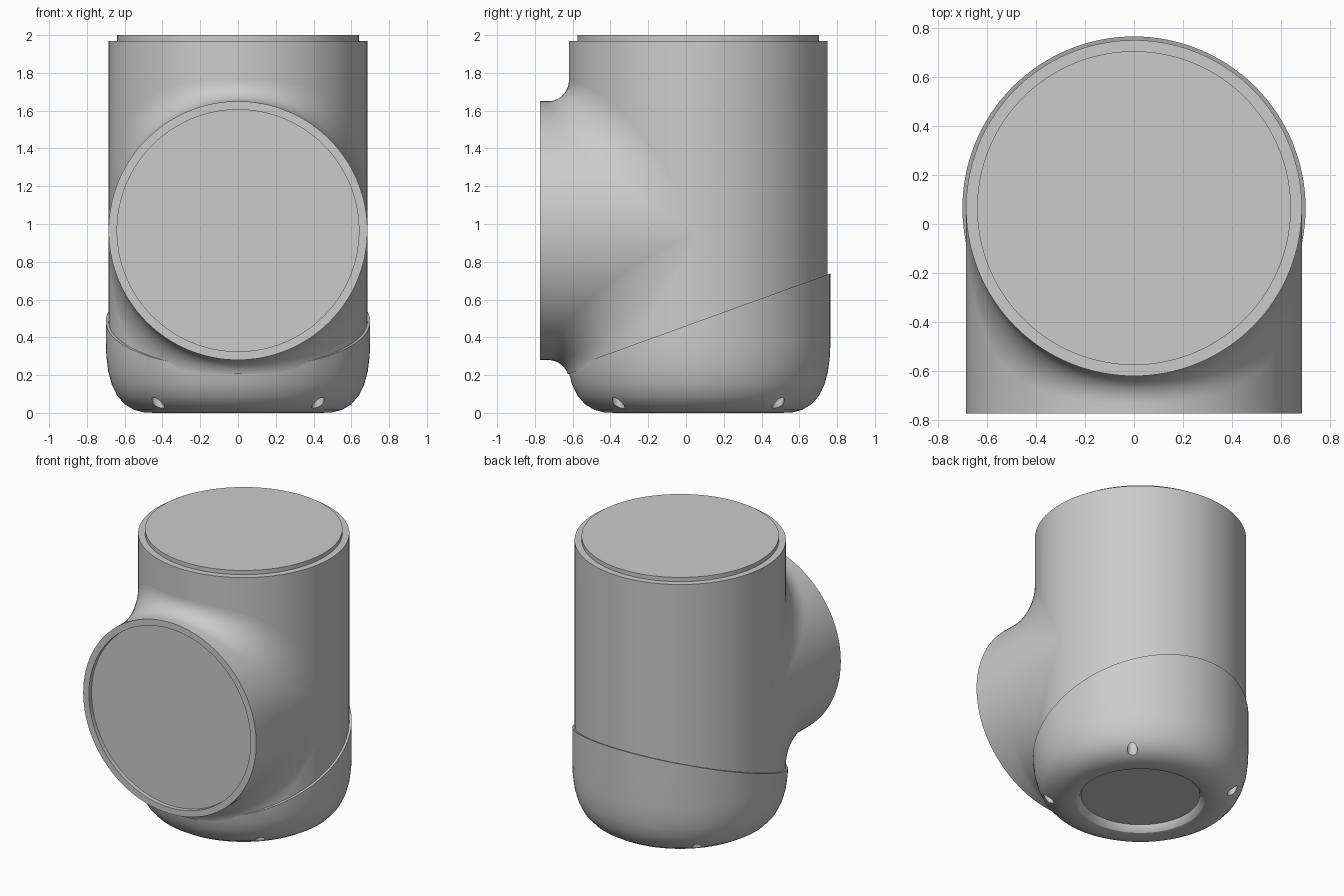
import bpy, bmesh, math
from mathutils import Vector

if "Cube" in bpy.data.objects:
    bpy.data.objects.remove(bpy.data.objects["Cube"], do_unlink=True)

SEG = 128
R = 0.685            # radius of both barrels
AXIS_Y = 0.065       # y of the upright axis
PORT_Z = 0.965       # height of the front port axis
FRONT = -0.772       # front rim plane

grey = bpy.data.materials.new("light_grey")
grey.use_nodes = True
COLOUR = (0.6, 0.6, 0.6, 1)
grey.diffuse_color = COLOUR
grey.node_tree.nodes["Principled BSDF"].inputs["Base Color"].default_value = COLOUR


def skin(bm, rows):
    """Bridge closed rows of points into a surface."""
    loops = [[bm.verts.new(p) for p in row] for row in rows]
    for a, b in zip(loops, loops[1:]):
        for i in range(len(a)):
            j = (i + 1) % len(a)
            bm.faces.new((a[i], a[j], b[j], b[i]))
    return loops


def ring(r, z):
    return [(r * math.cos(a), AXIS_Y + r * math.sin(a), z)
            for a in (2 * math.pi * i / SEG for i in range(SEG))]


def slope_cut(bm, drop, fill):
    """Trim along the sloping seam; keep above it, or below it and close."""
    res = bmesh.ops.bisect_plane(
        bm, geom=bm.verts[:] + bm.edges[:] + bm.faces[:],
        plane_co=(0, -0.64, 0.23 - drop), plane_no=(0, -0.3617, 1),
        clear_outer=fill, clear_inner=not fill)
    if fill:
        edges = [e for e in res["geom_cut"] if isinstance(e, bmesh.types.BMEdge)]
        bmesh.ops.contextual_create(bm, geom=edges)


def finish(bm, name):
    bmesh.ops.remove_doubles(bm, verts=bm.verts, dist=0.0002)
    bmesh.ops.recalc_face_normals(bm, faces=bm.faces)
    mesh = bpy.data.meshes.new(name)
    bm.to_mesh(mesh)
    bm.free()
    mesh.materials.append(grey)
    ob = bpy.data.objects.new(name, mesh)
    bpy.context.collection.objects.link(ob)
    return ob


def smooth(ob):
    bpy.ops.object.select_all(action="DESELECT")
    ob.select_set(True)
    bpy.context.view_layer.objects.active = ob
    bpy.ops.object.shade_smooth_by_angle(angle=math.radians(30))


# Upright barrel with a raised disc on top
bm = bmesh.new()
loops = skin(bm, [ring(R, 0.15), ring(R, 1.97), ring(0.64, 1.97), ring(0.64, 2.0)])
bm.faces.new(loops[-1])
slope_cut(bm, 0.03, False)
smooth(finish(bm, "upright_barrel"))

# Front port: recessed disc, rim, barrel wall and a fillet into the upright
ARC = 12
rows = [[] for _ in range(4 + ARC)]
for i in range(SEG):
    t = 2 * math.pi * i / SEG
    s, up = abs(math.sin(t)), math.copysign(1, math.sin(t))
    c = math.cos(t)
    d = s * (0.11 + 0.6 * (1 - s))          # fillet radius at this angle
    for k, (r, y) in enumerate([(0.64, FRONT + 0.03), (0.64, FRONT), (R, FRONT)]):
        rows[k].append((r * c, y, PORT_Z + r * math.sin(t)))
    for k in range(ARC + 1):
        a = math.pi / 2 * k / ARC
        y = AXIS_Y - R * s - d + d * math.sin(a)
        z = R * s + d - d * math.cos(a)
        rows[3 + k].append((R * c, y, PORT_Z + up * z))
bm = bmesh.new()
loops = skin(bm, rows)
bm.faces.new(loops[0])
slope_cut(bm, 0.03, False)
smooth(finish(bm, "front_port"))

# Rounded bottom cap with a shallow recess, trimmed along the sloping seam
profile = [(0.385, 0.05), (0.395, 0.025), (0.415, 0.006), (0.44, 0), (0.5, 0.003),
           (0.55, 0.016), (0.6, 0.046), (0.64, 0.092), (0.668, 0.15),
           (0.687, 0.22), (0.697, 0.3), (0.7, 0.38), (0.7, 0.9)]
bm = bmesh.new()
loops = skin(bm, [ring(r, z) for r, z in profile])
bm.faces.new(loops[0])
slope_cut(bm, 0, True)
cap = finish(bm, "bottom_cap")

# Four drilled drain holes on the diagonals
bm = bmesh.new()
for sx in (-1, 1):
    for sy in (-1, 1):
        made = bmesh.ops.create_cone(bm, cap_ends=True, segments=24,
                                     radius1=0.033, radius2=0.033, depth=0.3)
        bmesh.ops.translate(bm, verts=made["verts"],
                            vec=Vector((sx * 0.422, AXIS_Y + sy * 0.422, 0)))
cutter = finish(bm, "hole_cutter")
cutter.hide_render = True
cutter.hide_set(True)
mod = cap.modifiers.new("drain_holes", "BOOLEAN")
mod.operation = "DIFFERENCE"
mod.solver = "EXACT"
mod.object = cutter
bpy.context.view_layer.objects.active = cap
bpy.ops.object.modifier_apply(modifier=mod.name)
bpy.data.objects.remove(cutter, do_unlink=True)
smooth(cap)
